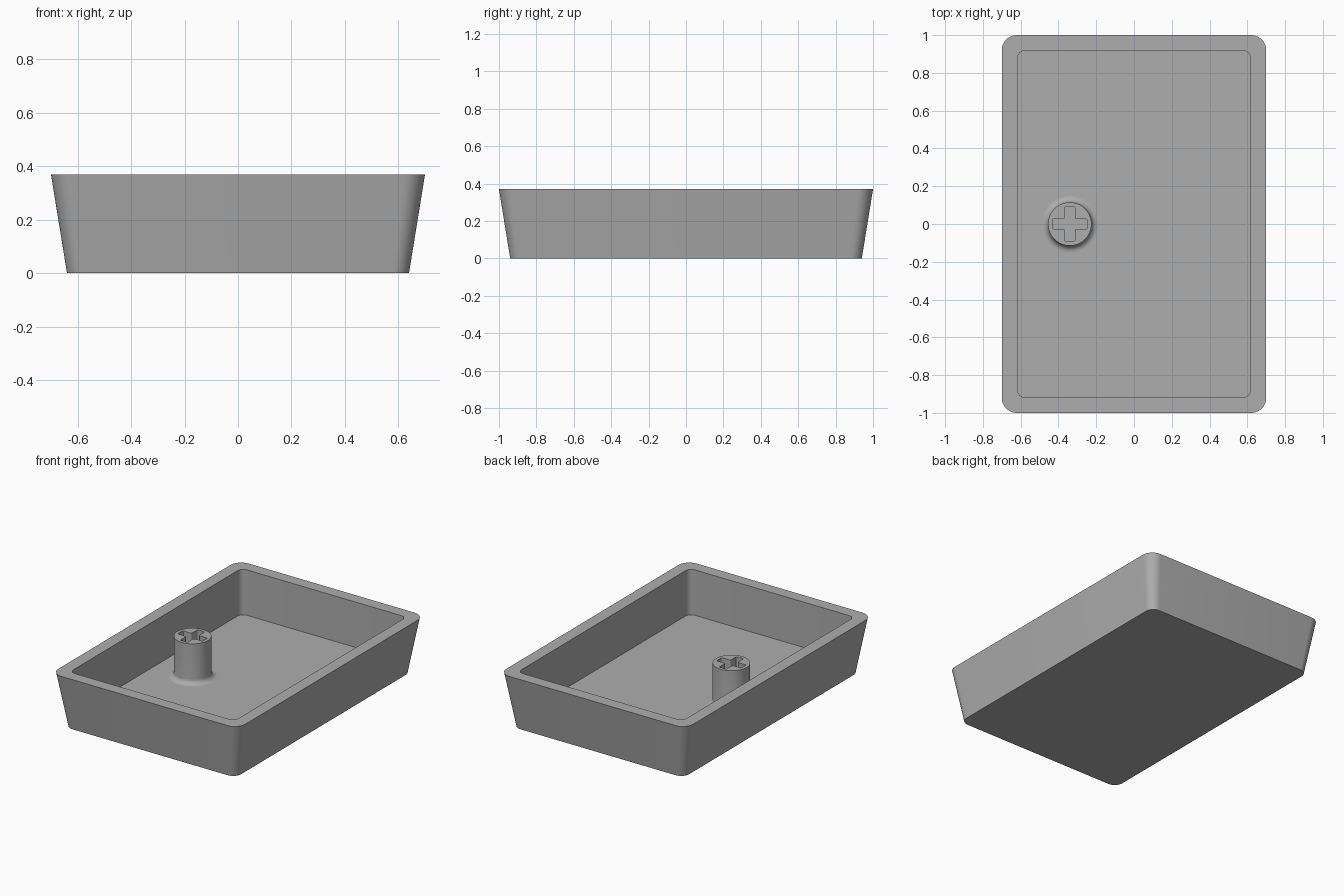
import bpy
import bmesh
from math import cos, sin, pi, radians

cube = bpy.data.objects.get("Cube")
if cube:
    bpy.data.objects.remove(cube, do_unlink=True)

HEIGHT = 0.37
FLOOR = 0.063
STEM_X = -0.34
STEM_TOP = 0.337

grey = bpy.data.materials.new("plain grey")
grey.use_nodes = True
colour = (0.42, 0.42, 0.42, 1)
grey.diffuse_color = colour
grey.node_tree.nodes["Principled BSDF"].inputs["Base Color"].default_value = colour


def make_object(name, bm):
    bmesh.ops.recalc_face_normals(bm, faces=bm.faces)
    mesh = bpy.data.meshes.new(name)
    bm.to_mesh(mesh)
    bm.free()
    mesh.materials.append(grey)
    obj = bpy.data.objects.new(name, mesh)
    bpy.context.collection.objects.link(obj)
    return obj


def activate(obj):
    bpy.ops.object.select_all(action='DESELECT')
    obj.select_set(True)
    bpy.context.view_layer.objects.active = obj


def rounded_rect(hx, hy, r, steps=10):
    pts = []
    for i, (sx, sy) in enumerate([(1, 1), (-1, 1), (-1, -1), (1, -1)]):
        for k in range(steps + 1):
            a = (i + k / steps) * pi / 2
            pts.append((sx * (hx - r) + r * cos(a), sy * (hy - r) + r * sin(a)))
    return pts


def circle(r, sides=64):
    return [(r * cos(2 * pi * k / sides), r * sin(2 * pi * k / sides)) for k in range(sides)]


def loft(name, sections):
    """Closed solid through a list of (outline, height) sections."""
    bm = bmesh.new()
    rings = [[bm.verts.new((x, y, z)) for x, y in pts] for pts, z in sections]
    for a, b in zip(rings, rings[1:]):
        for i in range(len(a)):
            j = (i + 1) % len(a)
            bm.faces.new((a[i], a[j], b[j], b[i]))
    bm.faces.new(rings[0][::-1])
    bm.faces.new(rings[-1])
    return make_object(name, bm)


# Tray shell: flared outer wall, flat rim, straight inner wall and floor
tray = loft("tray", [
    (rounded_rect(0.64, 0.94, 0.06), 0),
    (rounded_rect(0.70, 1.00, 0.08), HEIGHT),
    (rounded_rect(0.617, 0.918, 0.04), HEIGHT),
    (rounded_rect(0.617, 0.918, 0.04), FLOOR),
])

# Round stem with a filleted foot
R, FILLET = 0.115, 0.035
sections = [(circle(R + FILLET), FLOOR - 0.02)]
for k in range(9):
    a = k / 8 * pi / 2
    sections.append((circle(R + FILLET * (1 - sin(a))), FLOOR + FILLET * (1 - cos(a))))
sections.append((circle(R), STEM_TOP))
stem = loft("stem", sections)
stem.location.x = STEM_X

# Cross-shaped socket cut into the stem
L, W = 0.092, 0.027
quarter = [(L, -W), (L, W), (W, W)]
outline = []
for turn in range(4):
    for x, y in quarter:
        for _ in range(turn):
            x, y = -y, x
        outline.append((x, y))
cutter = loft("socket_cutter", [(outline, 0.12), (outline, STEM_TOP + 0.1)])
cutter.location.x = STEM_X
cutter.hide_render = True
bm = bmesh.new()
bm.from_mesh(cutter.data)
upright = [e for e in bm.edges if abs(e.verts[0].co.z - e.verts[1].co.z) > 0.01]
bmesh.ops.bevel(bm, geom=upright, offset=0.008, segments=3, profile=0.5, affect='EDGES')
bm.to_mesh(cutter.data)
bm.free()

bpy.context.view_layer.update()
cut = stem.modifiers.new("socket", 'BOOLEAN')
cut.operation = 'DIFFERENCE'
cut.solver = 'EXACT'
cut.object = cutter
activate(stem)
bpy.ops.object.modifier_apply(modifier=cut.name)
bpy.data.objects.remove(cutter, do_unlink=True)

# Smooth curved walls, crisp rims
for obj in (tray, stem):
    activate(obj)
    bpy.ops.object.shade_smooth_by_angle(angle=radians(30))
